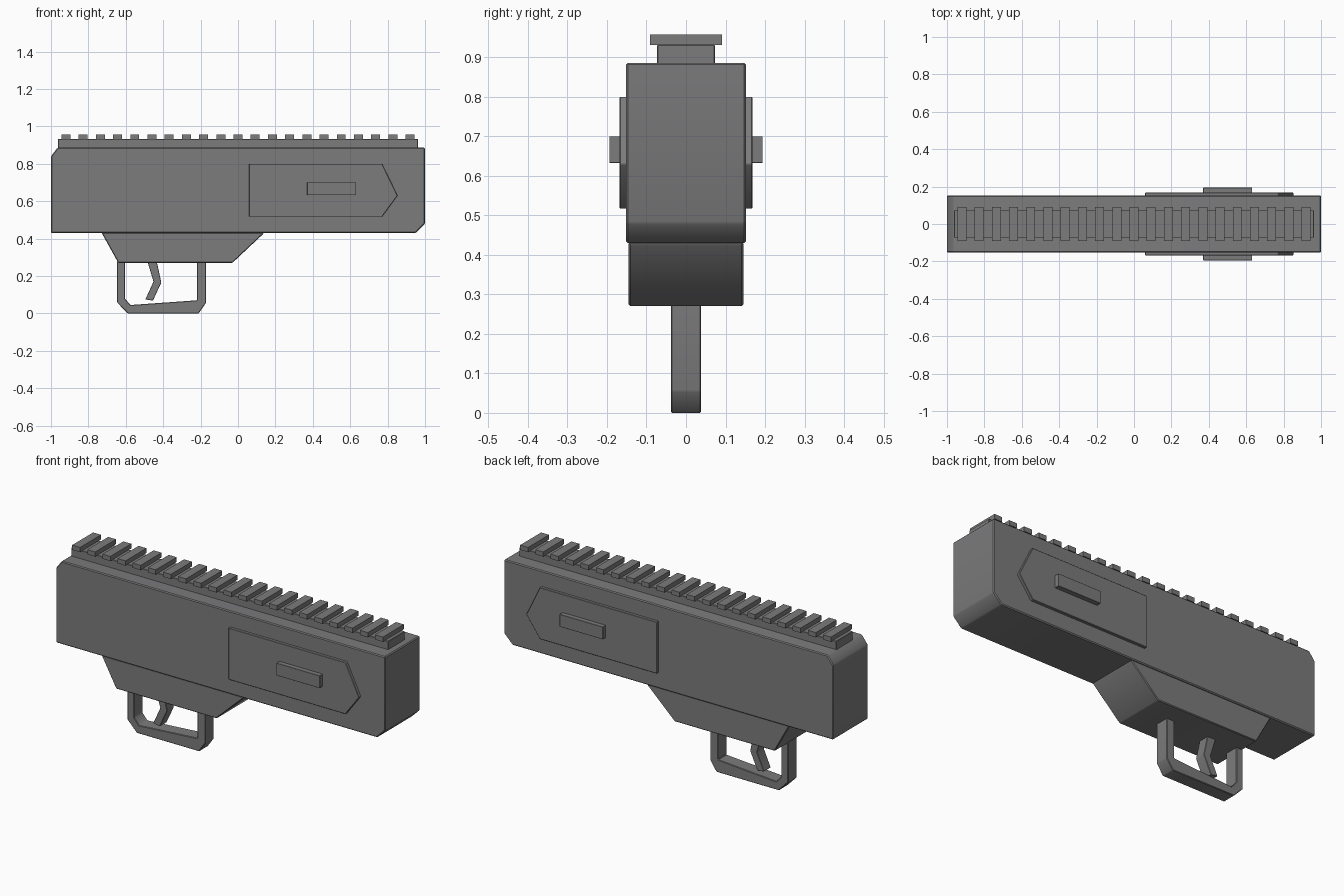
import bpy, bmesh, math

if "Cube" in bpy.data.objects:
    bpy.data.objects.remove(bpy.data.objects["Cube"], do_unlink=True)

GREY = (0.2, 0.2, 0.205, 1)
metal = bpy.data.materials.new("dark grey")
metal.use_nodes = True
metal.diffuse_color = GREY
bsdf = next(n for n in metal.node_tree.nodes if n.type == 'BSDF_PRINCIPLED')
bsdf.inputs["Base Color"].default_value = GREY
bsdf.inputs["Roughness"].default_value = 0.6


def prism(name, profile, y0, y1, bevel=0.0):
    """Extrude an x-z outline from y0 to y1 and soften its edges."""
    bm = bmesh.new()
    face = bm.faces.new([bm.verts.new((x, y0, z)) for x, z in profile])
    extruded = bmesh.ops.extrude_face_region(bm, geom=[face])["geom"]
    for v in extruded:
        if isinstance(v, bmesh.types.BMVert):
            v.co.y = y1
    bmesh.ops.recalc_face_normals(bm, faces=bm.faces)
    if bevel:
        bmesh.ops.bevel(bm, geom=bm.edges[:], offset=bevel, segments=1,
                        profile=0.5, affect='EDGES')
    mesh = bpy.data.meshes.new(name)
    bm.to_mesh(mesh)
    bm.free()
    mesh.materials.append(metal)
    obj = bpy.data.objects.new(name, mesh)
    bpy.context.collection.objects.link(obj)
    bpy.ops.object.select_all(action='DESELECT')
    obj.select_set(True)
    bpy.context.view_layer.objects.active = obj
    bpy.ops.object.shade_smooth_by_angle(angle=math.radians(30))
    return obj


def box(name, x0, x1, y0, y1, z0, z1, bevel=0.0):
    return prism(name, [(x0, z0), (x1, z0), (x1, z1), (x0, z1)], y0, y1, bevel)


# Main body with two chamfered corners
prism("body", [(-1, 0.43), (0.95, 0.43), (1, 0.48), (1, 0.886),
               (-0.965, 0.886), (-1, 0.84)], -0.152, 0.152, 0.005)

# Side plates and raised buttons on both flanks
plate = [(0.06, 0.517), (0.77, 0.517), (0.853, 0.63), (0.77, 0.8), (0.06, 0.8)]
for side, s in (("right", -1), ("left", 1)):
    prism(f"side_plate_{side}", plate, s * 0.14, s * 0.168, 0.002)
    box(f"side_button_{side}", 0.37, 0.632, s * 0.155, s * 0.194, 0.632, 0.7, 0.001)

# Top rail and its cross ribs
box("rail_base", -0.963, 0.963, -0.073, 0.073, 0.88, 0.932, 0.002)
for i in range(21):
    x = -0.92 + 0.092 * i
    box(f"rail_rib_{i + 1}", x - 0.024, x + 0.024, -0.091, 0.091, 0.931, 0.957)

# Lower housing
prism("lower_housing", [(-0.73, 0.432), (-0.64, 0.27), (-0.03, 0.27),
                        (0.135, 0.425), (0.135, 0.432)], -0.145, 0.145, 0.004)

# Guard loop
prism("guard", [(-0.646, 0.28), (-0.646, 0.058), (-0.59, 0), (-0.21, 0),
                (-0.172, 0.055), (-0.172, 0.28), (-0.22, 0.28), (-0.22, 0.07),
                (-0.575, 0.045), (-0.605, 0.08), (-0.605, 0.28)],
      -0.038, 0.038, 0.003)

# Bent lever inside the guard
prism("lever", [(-0.485, 0.28), (-0.452, 0.17), (-0.495, 0.075),
                (-0.455, 0.068), (-0.41, 0.165), (-0.435, 0.28)],
      -0.03, 0.03, 0.002)
